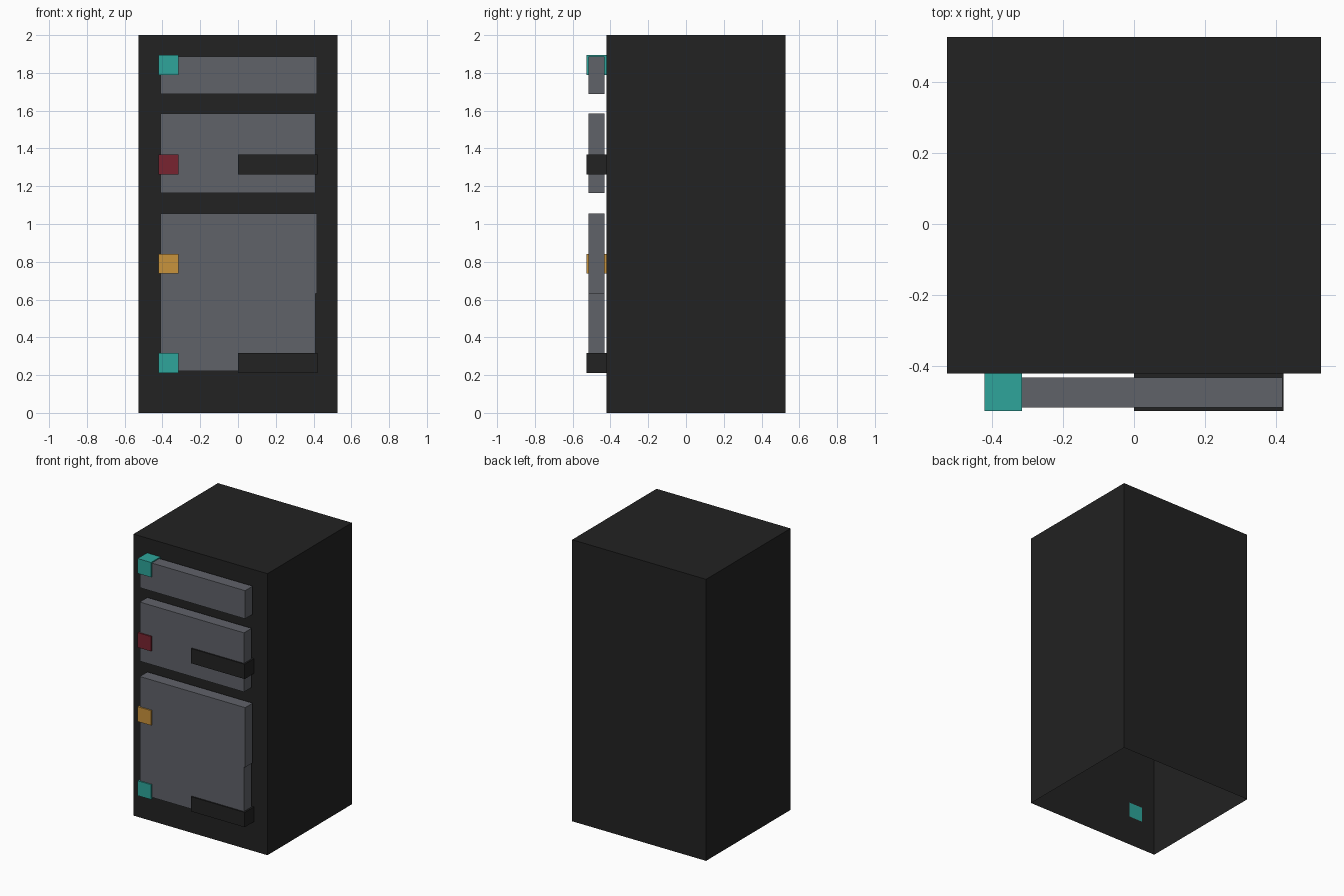
import bpy
import bmesh

if "Cube" in bpy.data.objects:
    bpy.data.objects.remove(bpy.data.objects["Cube"])

U = 2 / 19  # the model sits on a grid of 10 x 10 x 19 units


def material(name, r, g, b):
    def lin(c):
        c /= 255
        return c / 12.92 if c <= 0.04045 else ((c + 0.055) / 1.055) ** 2.4
    m = bpy.data.materials.new(name)
    m.diffuse_color = (lin(r), lin(g), lin(b), 1)
    m.use_nodes = True
    m.node_tree.nodes["Principled BSDF"].inputs["Base Color"].default_value = m.diffuse_color
    return m


BLACK = material("cabinet black", 34, 34, 34)
GREY = material("panel grey", 96, 98, 105)
TEAL = material("light teal", 46, 165, 155)
RED = material("light red", 121, 36, 48)
AMBER = material("light amber", 201, 147, 60)


def slab(name, outline, y0, y1, mat, open_bottom=False):
    """Extrude an x/z outline (counter-clockwise from the front) from y0 back to y1."""
    bm = bmesh.new()
    front = bm.faces.new([bm.verts.new((x, y0, z)) for x, z in outline])
    ext = bmesh.ops.extrude_face_region(bm, geom=[front], use_keep_orig=True)
    verts = [v for v in ext["geom"] if isinstance(v, bmesh.types.BMVert)]
    bmesh.ops.translate(bm, verts=verts, vec=(0, y1 - y0, 0))
    bmesh.ops.recalc_face_normals(bm, faces=bm.faces)
    if open_bottom:
        low = [f for f in bm.faces if f.normal.z < -0.9]
        bmesh.ops.delete(bm, geom=low, context='FACES_ONLY')
    mesh = bpy.data.meshes.new(name)
    bm.to_mesh(mesh)
    bm.free()
    mesh.materials.append(mat)
    ob = bpy.data.objects.new(name, mesh)
    bpy.context.collection.objects.link(ob)
    return ob


def rect(x0, x1, z0, z1):
    return [(x0, z0), (x1, z0), (x1, z1), (x0, z1)]


# Cabinet shell, open underneath
slab("cabinet", rect(-5 * U, 5 * U, 0, 19 * U), -4 * U, 5 * U, BLACK, True)

# Front panels, standing just clear of the cabinet
left, right, wide = -0.41, 0.409, 0.418
py0, py1 = -0.517, -0.432
slab("top_panel", rect(left, wide, 1.687, 1.887), py0, py1, GREY)
slab("middle_panel", rect(left, right, 1.165, 1.585), py0, py1, GREY)
slab("bottom_panel", [(left, 0.223), (right, 0.223), (right, 6 * U),
                      (wide, 6 * U), (wide, 1.056), (left, 1.056)],
     py0, py1, GREY)

# Indicator lights down the left side
for name, row, mat in (("top_light", 17, TEAL), ("upper_light", 12, RED),
                       ("lower_light", 7, AMBER), ("bottom_light", 2, TEAL)):
    slab(name, rect(-4 * U, -3 * U, row * U, (row + 1) * U), -5 * U, -4 * U, mat)

# Dark slots on the right side
for name, row in (("upper_slot", 12), ("lower_slot", 2)):
    slab(name, rect(0, 4 * U, row * U, (row + 1) * U), -5 * U, -4 * U, BLACK)
